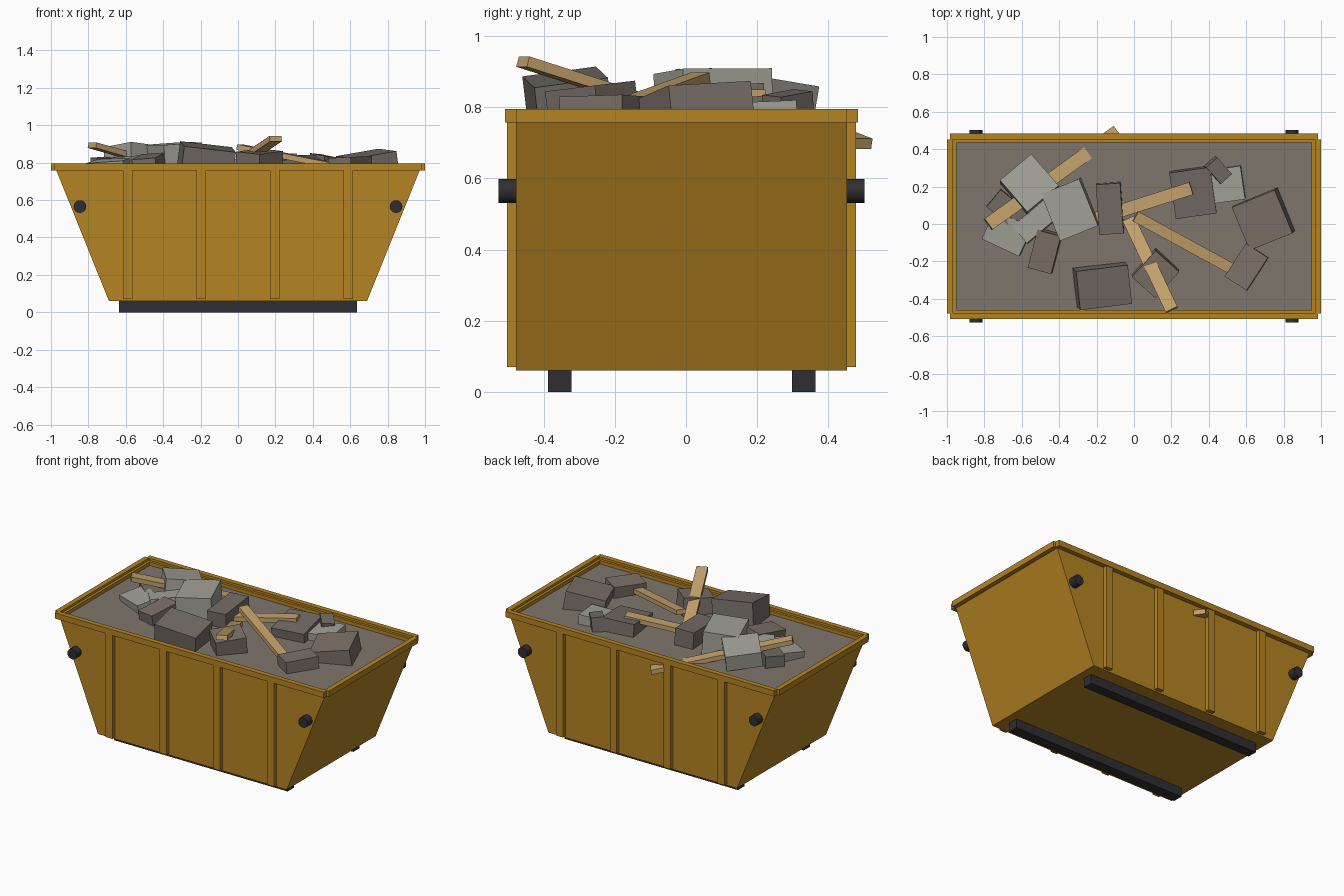
import bpy, bmesh
from math import cos, sin, radians, atan2, hypot, pi
from mathutils import Matrix, Vector

if "Cube" in bpy.data.objects:
    bpy.data.objects.remove(bpy.data.objects["Cube"])

YC = -0.0125  # body centre line in y


def material(name, rgb):
    m = bpy.data.materials.new(name)
    m.diffuse_color = (*rgb, 1)
    m.use_nodes = True
    m.node_tree.nodes["Principled BSDF"].inputs["Base Color"].default_value = m.diffuse_color
    return m


YELLOW = material("yellow_paint", (0.46, 0.23, 0.016))
BLACK = material("black_steel", (0.028, 0.028, 0.034))
DIRT = material("dirt", (0.21, 0.18, 0.15))
DARK = material("dark_rubble", (0.17, 0.15, 0.132))
BROWN = material("brown_rubble", (0.20, 0.165, 0.14))
LIGHT = material("light_concrete", (0.36, 0.36, 0.315))
WOOD = material("wood", (0.56, 0.36, 0.15))


def finish(name, bm, mat):
    bmesh.ops.recalc_face_normals(bm, faces=bm.faces)
    me = bpy.data.meshes.new(name)
    bm.to_mesh(me)
    bm.free()
    me.materials.append(mat)
    ob = bpy.data.objects.new(name, me)
    bpy.context.collection.objects.link(ob)
    return ob


def box(name, x, y, z, mat):
    """Axis-aligned box from (min, max) ranges."""
    bm = bmesh.new()
    size = [b - a for a, b in (x, y, z)]
    mid = [(a + b) / 2 for a, b in (x, y, z)]
    bmesh.ops.create_cube(bm, size=1, matrix=Matrix.Translation(mid) @ Matrix.Diagonal((*size, 1)))
    return finish(name, bm, mat)


def slab(name, top, size, angle, slope, mat):
    """Box placed by the centre of its top face, its turn and its slopes in x and y."""
    sx, sy = slope
    n = Vector((-sx, -sy, 1)).normalized()
    u = Vector((cos(angle), sin(angle), sx * cos(angle) + sy * sin(angle))).normalized()
    rot = Matrix((u, n.cross(u), n)).transposed().to_4x4()
    mid = Vector(top) - n * size[2] / 2
    bm = bmesh.new()
    bmesh.ops.create_cube(bm, size=1, matrix=Matrix.Translation(mid) @ rot @ Matrix.Diagonal((*size, 1)))
    return finish(name, bm, mat)


def plank(name, a, b, width, thick=0.03):
    a, b = Vector(a), Vector(b)
    d = b - a
    ang = atan2(d.y, d.x)
    s = d.z / hypot(d.x, d.y)
    slab(name, (a + b) / 2, (d.length, width, thick), ang, (s * cos(ang), s * sin(ang)), WOOD)


# Hollow hull with sloping ends
bm = bmesh.new()
rings = []
for hx, hy, z in ((0.69, 0.465, 0.06), (0.98, 0.465, 0.78), (0.95, 0.447, 0.78),
                  (0.95, 0.447, 0.75), (0.675, 0.447, 0.09)):
    rings.append([bm.verts.new((i * hx, YC + j * hy, z)) for i, j in ((-1, -1), (1, -1), (1, 1), (-1, 1))])
for r, q in zip(rings, rings[1:]):
    for k in range(4):
        bm.faces.new((r[k], r[(k + 1) % 4], q[(k + 1) % 4], q[k]))
bm.faces.new(rings[0])
bm.faces.new(rings[-1])
finish("hull", bm, YELLOW)

# Dirt filling the hull
box("fill", (-0.95, 0.95), (YC - 0.447, YC + 0.447), (0.72, 0.757), DIRT)


def side_y(s, a, b):
    return tuple(sorted((YC + s * a, YC + s * b)))


for s, side in ((-1, "front"), (1, "back")):
    # Rim rails, ribs, skids and lifting lugs
    box(f"{side}_rim", (-0.983, 0.983), side_y(s, 0.463, 0.496), (0.757, 0.795), YELLOW)
    for i, x in enumerate((-0.59, -0.197, 0.197, 0.59)):
        box(f"{side}_rib_{i}", (x - 0.025, x + 0.025), side_y(s, 0.455, 0.491), (0.07, 0.765), YELLOW)
    box(f"{side}_skid", (-0.635, 0.635), side_y(s, 0.31, 0.376), (0, 0.062), BLACK)
    for x in (-0.845, 0.845):
        bm = bmesh.new()
        bmesh.ops.create_cone(bm, cap_ends=True, segments=16, radius1=0.034, radius2=0.034, depth=0.07,
                              matrix=Matrix.Translation((x, YC + s * 0.48, 0.565)) @ Matrix.Rotation(pi / 2, 4, 'X'))
        lug = finish(f"{side}_lug", bm, BLACK)
        bpy.ops.object.select_all(action='DESELECT')
        lug.select_set(True)
        bpy.context.view_layer.objects.active = lug
        bpy.ops.object.shade_smooth_by_angle(angle=radians(40))
for s, side in ((-1, "left"), (1, "right")):
    box(f"{side}_rim", tuple(sorted((s * 0.967, s * 1.0))), (YC - 0.465, YC + 0.465), (0.757, 0.795), YELLOW)

# Rubble: top centre, size, turn in degrees, slope in x and y, material
RUBBLE = (
    ((-0.56, 0.22, 0.885), (0.22, 0.225, 0.10), 40, (0, -0.17), LIGHT),
    ((-0.345, 0.075, 0.902), (0.22, 0.27, 0.15), 22, (0.06, 0.03), LIGHT),
    ((-0.16, -0.34, 0.885), (0.28, 0.21, 0.15), 7, (-0.13, 0.12), DARK),
    ((-0.13, 0.08, 0.86), (0.13, 0.27, 0.13), 4, (0.03, 0.05), DARK),
    ((0.315, 0.165, 0.828), (0.22, 0.25, 0.13), 8, (0, 0.10), DARK),
    ((0.50, 0.21, 0.812), (0.165, 0.18, 0.10), 8, (0.05, 0.05), LIGHT),
    ((0.455, 0.285, 0.84), (0.08, 0.12, 0.10), 42, (-0.15, 0.05), DARK),
    ((0.685, 0.02, 0.848), (0.25, 0.25, 0.15), 22, (0.13, 0.11), BROWN),
    ((0.60, -0.23, 0.83), (0.14, 0.21, 0.13), -33, (0.05, 0), BROWN),
    ((0.115, -0.27, 0.86), (0.17, 0.19, 0.13), -42, (0, 0.12), BROWN),
    ((-0.48, -0.15, 0.835), (0.13, 0.21, 0.13), -15, (0.10, 0.12), BROWN),
    ((-0.68, -0.05, 0.815), (0.22, 0.17, 0.10), -25, (0.12, 0.10), LIGHT),
    ((-0.52, 0.02, 0.84), (0.24, 0.12, 0.10), 40, (0.10, 0), LIGHT),
    ((-0.67, 0.07, 0.825), (0.21, 0.12, 0.08), -40, (0, 0.06), DARK),
)
for i, (top, size, deg, slope, mat) in enumerate(RUBBLE):
    slab(f"rubble_{i}", top, size, radians(deg), slope, mat)

# Scrap planks by the ends of their top faces
plank("plank_0", (-0.777, 0.0, 0.908), (-0.087, 0.495, 0.712), 0.073)
plank("plank_1", (-0.03, 0.03, 0.788), (0.20, -0.455, 0.943), 0.07)
plank("plank_2", (0.01, 0.04, 0.898), (0.56, -0.26, 0.79), 0.06)
plank("plank_3", (-0.20, 0.03, 0.79), (0.305, 0.19, 0.85), 0.07)
